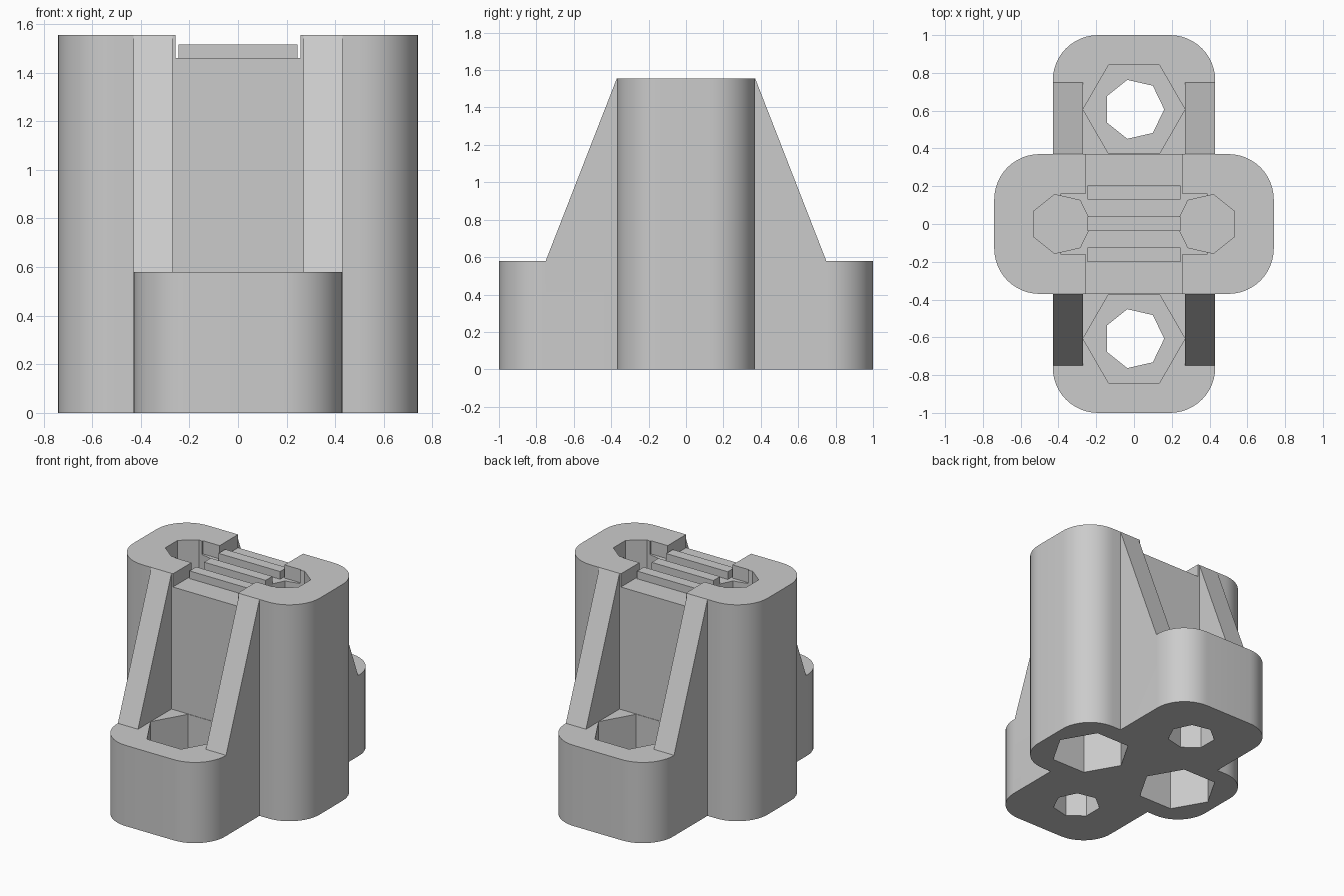
import bpy
import bmesh
from math import cos, sin, pi, radians

if "Cube" in bpy.data.objects:
    bpy.data.objects.remove(bpy.data.objects["Cube"], do_unlink=True)

grey = bpy.data.materials.new("light grey plastic")
grey.use_nodes = True
colour = (0.6, 0.6, 0.6, 1)
grey.diffuse_color = colour
grey.node_tree.nodes["Principled BSDF"].inputs["Base Color"].default_value = colour


def prism(name, profile, low, high, along_x=False):
    """Extrude a 2D profile along z, or a (y, z) profile along x."""
    bm = bmesh.new()
    place = (lambda p, h: (h, *p)) if along_x else (lambda p, h: (*p, h))
    ends = [[bm.verts.new(place(p, h)) for p in profile] for h in (low, high)]
    bm.faces.new(ends[0])
    bm.faces.new(ends[1])
    n = len(profile)
    for i in range(n):
        j = (i + 1) % n
        bm.faces.new((ends[0][i], ends[0][j], ends[1][j], ends[1][i]))
    bmesh.ops.recalc_face_normals(bm, faces=bm.faces)
    mesh = bpy.data.meshes.new(name)
    bm.to_mesh(mesh)
    bm.free()
    mesh.materials.append(grey)
    obj = bpy.data.objects.new(name, mesh)
    bpy.context.collection.objects.link(obj)
    return obj


def ngon(x, y, r, sides, start=0):
    return [(x + r * cos(start + 2 * pi * i / sides),
             y + r * sin(start + 2 * pi * i / sides)) for i in range(sides)]


def rectangle(x0, x1, y0, y1):
    return [(x0, y0), (x1, y0), (x1, y1), (x0, y1)]


def rounded(hx, hy, r, steps=12):
    pts = []
    for q, (sx, sy) in enumerate(((1, 1), (-1, 1), (-1, -1), (1, -1))):
        for i in range(steps + 1):
            a = (q + i / steps) * pi / 2
            pts.append((sx * (hx - r) + r * cos(a), sy * (hy - r) + r * sin(a)))
    return pts


def combine(body, tool, operation):
    mod = body.modifiers.new("combine", 'BOOLEAN')
    mod.operation, mod.solver, mod.object = operation, 'EXACT', tool
    bpy.context.view_layer.objects.active = body
    bpy.ops.object.modifier_apply(modifier=mod.name)
    bpy.data.objects.remove(tool, do_unlink=True)


TOP, STEP, FLOOR = 1.555, 0.58, 1.46

# Tall body crossed by a low foot
body = prism("clamp_body", rounded(0.74, 0.37, 0.24), 0, TOP)
combine(body, prism("foot", rounded(0.43, 1.0, 0.24), 0, STEP), 'UNION')

# Sloping gussets on both faces
for sy in (-1, 1):
    side = [(sy * y, z) for y, z in
            ((0.2, 0.5), (0.75, 0.5), (0.75, STEP), (0.37, TOP), (0.2, 1.5))]
    for x0, x1 in ((-0.43, -0.27), (0.27, 0.43)):
        combine(body, prism("gusset", side, x0, x1, True), 'UNION')

# Cable channel across the top and the shallow slot joining the screw holes
combine(body, prism("channel", rectangle(-0.258, 0.258, -0.5, 0.5), FLOOR, 2), 'DIFFERENCE')
combine(body, prism("slot", rectangle(-0.39, 0.39, -0.16, 0.16), FLOOR, 2), 'DIFFERENCE')

for s in (-1, 1):
    # Foot: through hole with a hexagonal pocket open above
    y = s * 0.607
    combine(body, prism("foot_pocket", ngon(0, y, 0.27, 6), 0.27, 1.2), 'DIFFERENCE')
    combine(body, prism("foot_hole", ngon(0, y, 0.16, 7), -0.1, 0.4), 'DIFFERENCE')
    # Tall body: hole from above, hexagonal pocket from below, thin web between
    x = s * 0.385
    turn = pi if s > 0 else 0
    combine(body, prism("body_pocket", ngon(x, 0, 0.27, 6), -0.1, 0.6), 'DIFFERENCE')
    combine(body, prism("body_hole", ngon(x, 0, 0.16, 7, turn), 0.63, 2), 'DIFFERENCE')

# Gripping ridges in the channel
for label, y in (("front", -0.163), ("middle", 0.002), ("back", 0.167)):
    prism(label + "_grip_ridge", rectangle(-0.245, 0.245, y - 0.038, y + 0.038),
          FLOOR - 0.01, 1.515)

# Smooth rounded corners, crisp edges elsewhere
bpy.ops.object.select_all(action='DESELECT')
body.select_set(True)
bpy.context.view_layer.objects.active = body
bpy.ops.object.shade_smooth_by_angle(angle=radians(30))
